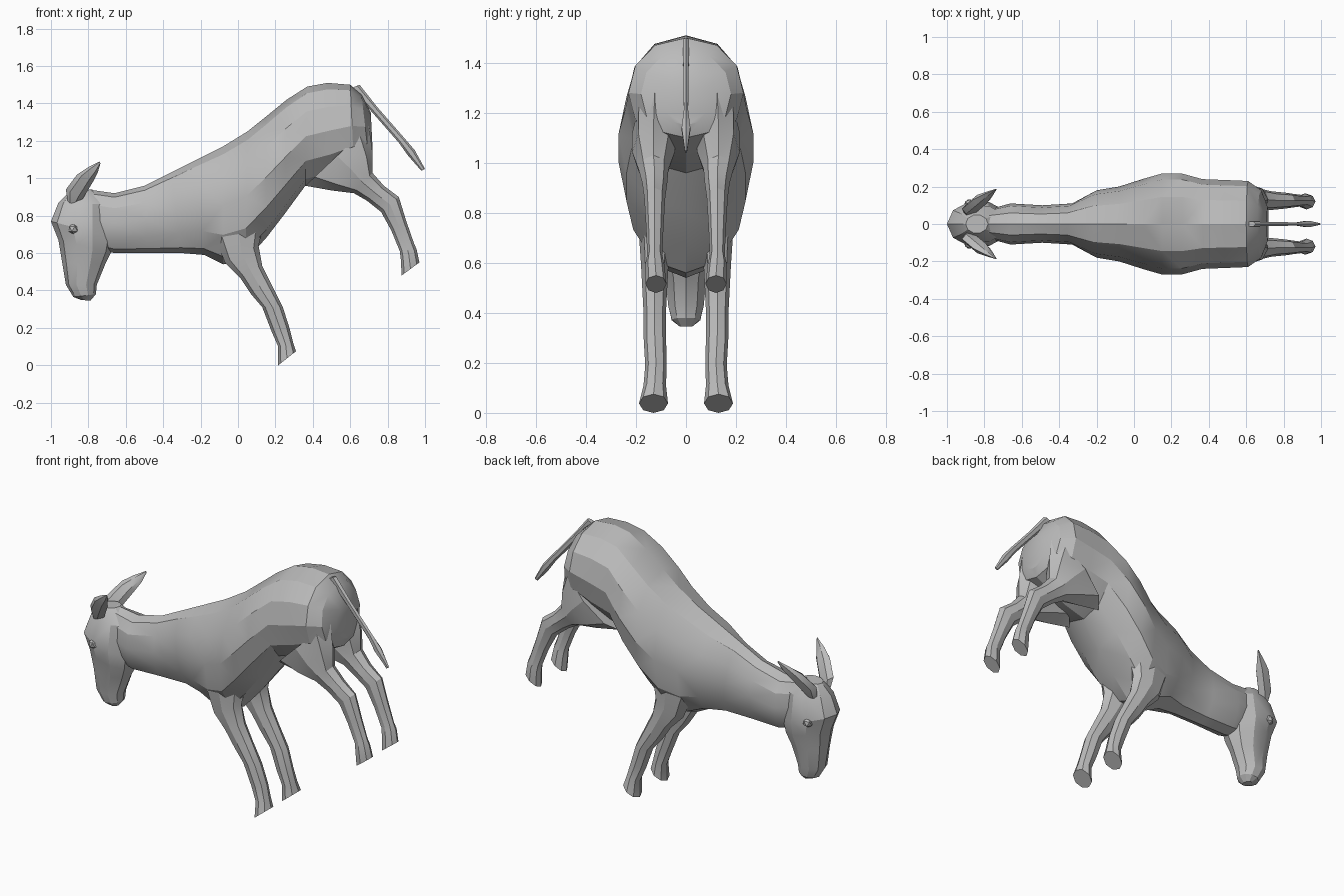
import bpy
import bmesh
from math import cos, sin, pi, radians, copysign
from mathutils import Vector

default_cube = bpy.data.objects.get("Cube")
if default_cube:
    bpy.data.objects.remove(default_cube, do_unlink=True)

# One flat hide colour for the whole animal
grey = bpy.data.materials.new("grey_hide")
grey.use_nodes = True
colour = (0.5, 0.5, 0.5, 1)
grey.diffuse_color = colour
grey.node_tree.nodes["Principled BSDF"].inputs["Base Color"].default_value = colour


def finish(name, bm):
    """Turn a bmesh into a named, shaded object with the hide material."""
    bmesh.ops.recalc_face_normals(bm, faces=bm.faces)
    bmesh.ops.triangulate(bm, faces=bm.faces, quad_method="SHORT_EDGE")
    mesh = bpy.data.meshes.new(name)
    bm.to_mesh(mesh)
    bm.free()
    mesh.materials.append(grey)
    obj = bpy.data.objects.new(name, mesh)
    bpy.context.collection.objects.link(obj)
    bpy.ops.object.select_all(action="DESELECT")
    obj.select_set(True)
    bpy.context.view_layer.objects.active = obj
    bpy.ops.object.shade_smooth_by_angle(angle=radians(25))
    return obj


def loft(name, rings, sides, side=1, fullness=1.0):
    """Skin oval rings, each given as two opposite outline points in the
    x-z plane, a half width and an optional sideways centre."""
    bm = bmesh.new()
    loops = []
    for ax, az, bx, bz, width, *centre in rings:
        first, second = Vector((ax, 0, az)), Vector((bx, 0, bz))
        middle, half = (first + second) / 2, (first - second) / 2
        middle.y = side * (centre[0] if centre else 0)
        loop = []
        for i in range(sides):
            angle = 2 * pi * i / sides
            s = sin(angle)
            bulge = copysign(abs(s) ** fullness, s)
            offset = half * cos(angle) + Vector((0, side * width * bulge, 0))
            loop.append(bm.verts.new(middle + offset))
        loops.append(loop)
    for low, high in zip(loops, loops[1:]):
        for i in range(sides):
            j = (i + 1) % sides
            bm.faces.new((low[i], low[j], high[j], high[i]))
    bm.faces.new(loops[0])
    bm.faces.new(loops[-1])
    return finish(name, bm)


# Neck, chest, belly and rump: back line point, belly line point, half width
loft("torso", [
    (-.80, .94, -.74, .62, .08),
    (-.66, .92, -.66, .60, .11),
    (-.50, .96, -.48, .60, .10),
    (-.36, 1.03, -.30, .60, .11),
    (-.22, 1.1, -.18, .59, .18),
    (-.08, 1.17, -.08, .54, .20),
    (.05, 1.25, .04, .56, .24),
    (.15, 1.33, .15, .68, .27),
    (.26, 1.42, .25, .81, .27),
    (.37, 1.49, .36, .96, .24),
    (.48, 1.51, .50, 1.0, .235),
    (.60, 1.5, .62, 1.06, .23),
    (.66, 1.45, .70, 1.1, .18),
    (.71, 1.35, .72, 1.15, .09),
], 12, fullness=.9)

# Head, from the poll down to the muzzle
loft("head", [
    (-.90, .93, -.78, .94, .05),
    (-.96, .87, -.68, .86, .10),
    (-1.0, .77, -.66, .68, .125),
    (-.96, .67, -.68, .60, .11),
    (-.94, .55, -.71, .54, .085),
    (-.92, .43, -.755, .43, .075),
    (-.88, .365, -.76, .38, .06),
    (-.84, .35, -.79, .345, .03),
], 10)

# Tail with a pointed tuft
loft("tail", [
    (.60, 1.48, .65, 1.5, .015),
    (.72, 1.35, .745, 1.38, .012),
    (.86, 1.19, .885, 1.22, .01),
    (.91, 1.12, .945, 1.15, .02),
    (.98, 1.04, 1.0, 1.05, .005),
], 6)

# Paired parts: outline points, half width, sideways centre
foreleg = [
    (-.14, .72, .14, .76, .07, .12),
    (-.07, .55, .11, .64, .055, .125),
    (.01, .47, .13, .53, .05, .125),
    (.07, .38, .18, .43, .045, .125),
    (.13, .31, .24, .31, .045, .125),
    (.18, .18, .275, .20, .043, .12),
    (.215, .10, .295, .12, .045, .125),
    (.215, 0, .31, .075, .058, .13),
]
hind_leg = [
    (.36, .96, .70, 1.28, .09, .125),
    (.50, .935, .718, 1.15, .085, .13),
    (.62, .92, .718, 1.03, .06, .13),
    (.69, .88, .78, .96, .05, .125),
    (.765, .82, .86, .90, .042, .125),
    (.82, .72, .90, .77, .035, .125),
    (.865, .61, .94, .655, .03, .125),
    (.87, .57, .955, .62, .038, .125),
    (.875, .48, .97, .55, .042, .12),
]
ear = [
    (-.91, .87, -.86, .86, .025, .06),
    (-.92, .94, -.83, .89, .03, .08),
    (-.86, 1.02, -.77, .99, .03, .13),
    (-.80, 1.06, -.75, 1.03, .015, .16),
    (-.74, 1.09, -.735, 1.08, .003, .185),
]

for side, label in ((1, "far_side"), (-1, "near_side")):
    loft("foreleg_" + label, foreleg, 8, side)
    loft("hind_leg_" + label, hind_leg, 8, side)
    loft("ear_" + label, ear, 6, side)

    # Small bulging eye on each cheek
    bm = bmesh.new()
    bmesh.ops.create_icosphere(bm, subdivisions=1, radius=.03)
    bmesh.ops.translate(bm, verts=bm.verts, vec=(-.88, side * .105, .73))
    finish("eye_" + label, bm)
